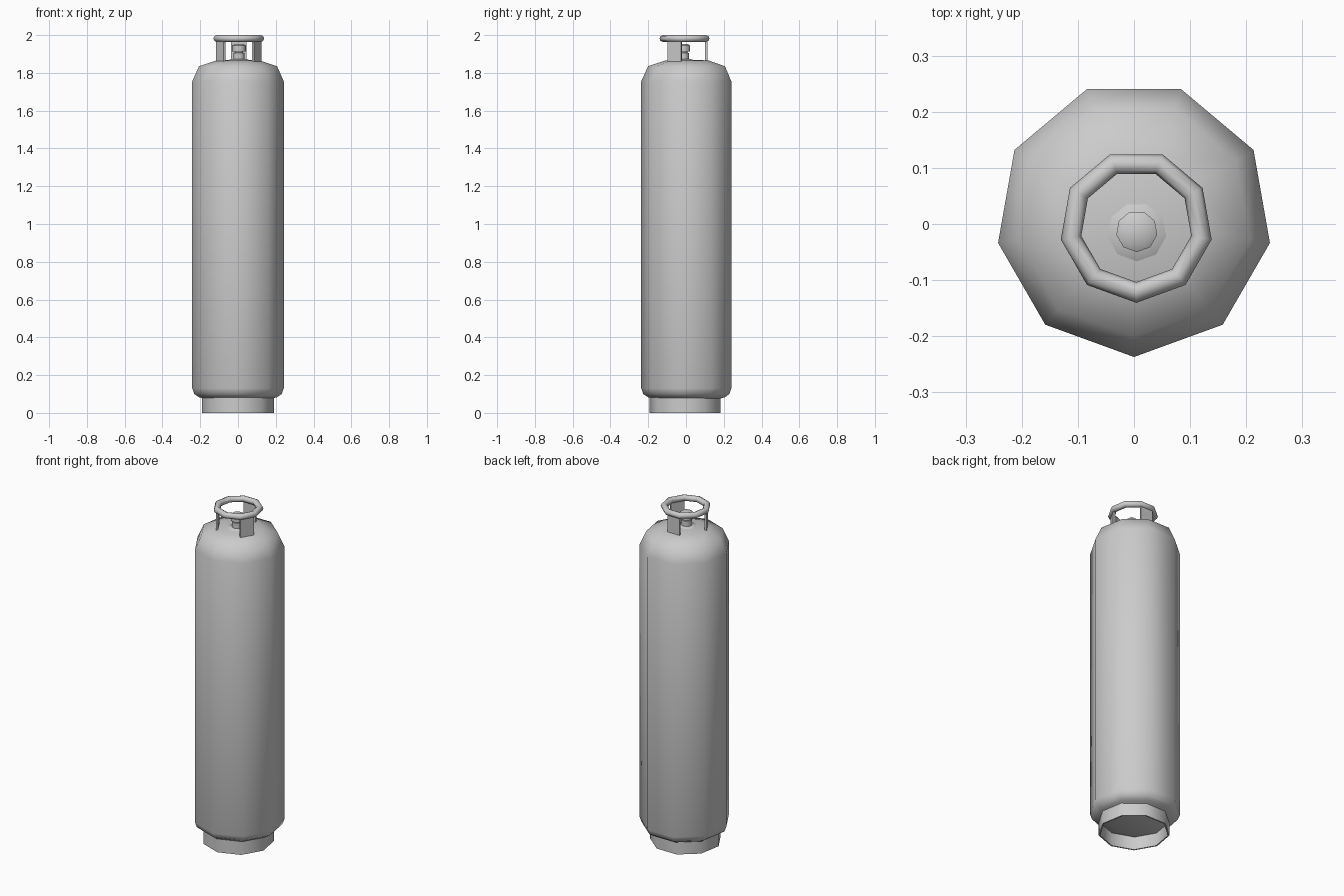
import bpy
import bmesh
from math import sin, cos, pi, radians
from mathutils import Matrix, Vector

cube = bpy.data.objects.get("Cube")
if cube:
    bpy.data.objects.remove(cube, do_unlink=True)

SIDES = 9

grey = bpy.data.materials.new("painted steel grey")
grey.use_nodes = True
grey.diffuse_color = (0.6, 0.6, 0.6, 1)
grey.node_tree.nodes["Principled BSDF"].inputs["Base Color"].default_value = (0.6, 0.6, 0.6, 1)


def finish(name, bm, smooth_angle):
    """Turn a bmesh into a shaded grey object."""
    bmesh.ops.remove_doubles(bm, verts=bm.verts, dist=0.0001)
    bmesh.ops.recalc_face_normals(bm, faces=bm.faces)
    mesh = bpy.data.meshes.new(name)
    bm.to_mesh(mesh)
    bm.free()
    mesh.materials.append(grey)
    obj = bpy.data.objects.new(name, mesh)
    bpy.context.collection.objects.link(obj)
    bpy.ops.object.select_all(action='DESELECT')
    obj.select_set(True)
    bpy.context.view_layer.objects.active = obj
    bpy.ops.object.shade_smooth_by_angle(angle=radians(smooth_angle))
    return obj


def lathe(name, profile, centre=(0, 0), closed=False, smooth_angle=60):
    """Revolve a (radius, z) profile, with one corner facing the front."""
    bm = bmesh.new()
    rings = []
    for i in range(SIDES):
        a = -pi / 2 + 2 * pi * i / SIDES
        rings.append([bm.verts.new((centre[0] + r * cos(a), centre[1] + r * sin(a), z))
                      for r, z in profile])
    steps = len(profile) if closed else len(profile) - 1
    for i in range(SIDES):
        here, there = rings[i], rings[(i + 1) % SIDES]
        for j in range(steps):
            k = (j + 1) % len(profile)
            bm.faces.new((here[j], there[j], there[k], here[k]))
    return finish(name, bm, smooth_angle)


# Tank shell with domed top and rounded bottom
lathe("tank_body", [(0, 0.05), (0.13, 0.06), (0.21, 0.083), (0.235, 0.1), (0.246, 0.13),
                    (0.246, 1.755), (0.21, 1.835), (0.117, 1.866), (0, 1.87)],
      centre=(0, 0.009))

# Open foot skirt
lathe("foot_ring", [(0.194, 0), (0.194, 0.095), (0.186, 0.095), (0.186, 0)], closed=True)

# Valve with collar and hand knob
TOP = (0.005, -0.013)
lathe("valve_collar", [(0.065, 1.86), (0.045, 1.873), (0, 1.876)], TOP)
lathe("valve_stem", [(0.03, 1.865), (0.03, 1.905), (0.022, 1.908), (0.022, 1.92)], TOP, smooth_angle=45)
lathe("valve_knob", [(0, 1.913), (0.037, 1.913), (0.037, 1.945), (0.024, 1.953), (0, 1.953)],
      TOP, smooth_angle=45)

# Carrying ring
HUB = Vector((0.004, -0.004, 0))
MINOR = 8
tube = [(0.118 + 0.0185 * cos(2 * pi * i / MINOR), 1.982 + 0.018 * sin(2 * pi * i / MINOR))
        for i in range(MINOR)]
lathe("handle_ring", tube, HUB, closed=True)

# Three flat posts under the ring
for i, place in enumerate(("back", "right", "left")):
    bm = bmesh.new()
    size = Matrix.Diagonal((0.08, 0.011, 0.14, 1))
    bmesh.ops.create_cube(bm, size=1, matrix=Matrix.Translation((0, 0.111, 1.905)) @ size)
    turn = Matrix.Translation(HUB) @ Matrix.Rotation(2 * pi * i / 3, 4, 'Z')
    bmesh.ops.transform(bm, matrix=turn, verts=bm.verts)
    finish(place + "_handle_post", bm, 30)
